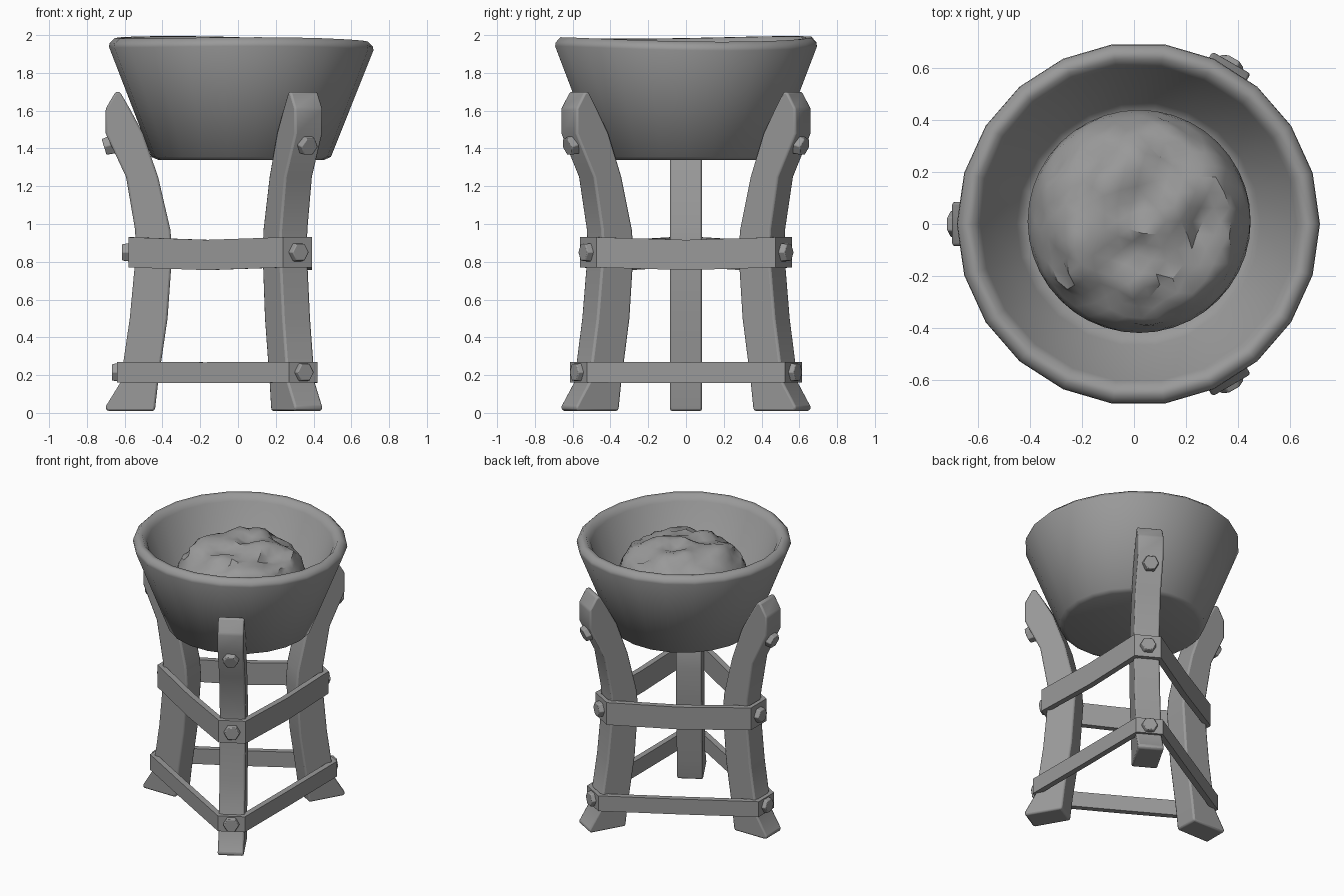
import bpy, bmesh, math
from mathutils import Matrix, Vector, noise

if "Cube" in bpy.data.objects:
    bpy.data.objects.remove(bpy.data.objects["Cube"], do_unlink=True)

grey = bpy.data.materials.new("stone_grey")
grey.use_nodes = True
COLOR = (0.32, 0.32, 0.32, 1)
grey.diffuse_color = COLOR
grey.node_tree.nodes["Principled BSDF"].inputs["Base Color"].default_value = COLOR

CENTRE = Matrix.Translation((0.017, 0, 0))
LEGS = {"right": math.pi, "front_left": -math.pi / 3, "back_left": math.pi / 3}


def finish(name, bm, angle=35, bevel=0):
    """Turn a bmesh into a shaded object with the shared material."""
    bmesh.ops.recalc_face_normals(bm, faces=bm.faces)
    mesh = bpy.data.meshes.new(name)
    bm.to_mesh(mesh)
    bm.free()
    mesh.materials.append(grey)
    obj = bpy.data.objects.new(name, mesh)
    bpy.context.collection.objects.link(obj)
    if bevel:
        mod = obj.modifiers.new("soft_edges", "BEVEL")
        mod.width = bevel
        mod.segments = 2
        mod.limit_method = "ANGLE"
    bpy.ops.object.select_all(action="DESELECT")
    obj.select_set(True)
    bpy.context.view_layer.objects.active = obj
    bpy.ops.object.shade_smooth_by_angle(angle=math.radians(angle))


def loft(bm, rings, closed=False):
    """Skin a list of equally long vertex rings."""
    count = len(rings[0])
    pairs = list(zip(rings, rings[1:]))
    if closed:
        pairs.append((rings[-1], rings[0]))
    for a, b in pairs:
        for i in range(count):
            j = (i + 1) % count
            bm.faces.new((a[i], a[j], b[j], b[i]))
    if not closed:
        bm.faces.new(rings[0])
        bm.faces.new(rings[-1])


# Bowl: flared, with a rounded and slightly uneven rim
bm = bmesh.new()
profile = [(0.44, 1.34), (0.475, 1.355), (0.70, 1.935), (0.697, 1.955), (0.67, 1.982),
           (0.64, 1.98), (0.61, 1.94), (0.47, 1.6), (0.43, 1.57)]
SIDES = 22
rings = []
for r, z in profile:
    ring = []
    for i in range(SIDES):
        a = math.tau * i / SIDES
        lift = 0.009 * math.cos(a * 2 + 2.4) - 0.009 * math.cos(a) if z > 1.9 else 0
        ring.append(bm.verts.new(CENTRE @ Vector((r * math.cos(a), r * math.sin(a), z + lift))))
    rings.append(ring)
loft(bm, rings)
finish("bowl", bm, 50)

# Craggy mound inside the bowl, flat underneath
bm = bmesh.new()
bmesh.ops.create_icosphere(bm, subdivisions=4, radius=1)
for v in bm.verts:
    n = v.co.normalized()
    lump = noise.noise(n * 2.6 + Vector((3, 1, 7))) * 0.12
    crag = abs(noise.noise(n * 4.5)) * 0.18
    s = 1 + (lump - crag) * max(0, n.z)
    height = math.copysign(abs(n.z) ** 0.8, n.z) * 0.31 * (s + lump)
    v.co = (0.02 + n.x * 0.43 * s, 0.01 + n.y * 0.43 * s, max(1.5, 1.655 + height))
finish("mound", bm, 40)

# Legs: curved beams given as height, inner radius, outer radius
beam = [(0.01, 0.46, 0.71), (0.03, 0.455, 0.72), (0.16, 0.44, 0.64), (0.5, 0.39, 0.59),
        (0.85, 0.365, 0.557), (0.97, 0.375, 0.562), (1.25, 0.44, 0.61), (1.48, 0.52, 0.718),
        (1.61, 0.59, 0.718), (1.70, 0.642, 0.665)]
HALF = 0.085
for side, angle in LEGS.items():
    turn = CENTRE @ Matrix.Rotation(angle, 4, "Z")
    bm = bmesh.new()
    rings = []
    for z, inner, outer in beam:
        corners = ((inner, -HALF), (outer, -HALF), (outer, HALF), (inner, HALF))
        rings.append([bm.verts.new(turn @ Vector((x, y, z))) for x, y in corners])
    loft(bm, rings)
    finish(side + "_leg", bm, 45, 0.018)

# Bands: flat hoops bent round the three legs, sagging mid-span
for name, low, high, radius, sag in (("lower", 0.16, 0.27, 0.657, 0.002),
                                     ("upper", 0.77, 0.93, 0.597, 0.014)):
    bm = bmesh.new()
    path = []
    for angle in (-math.pi / 3, math.pi / 3, math.pi):
        turn = Matrix.Rotation(angle, 3, "Z")
        path += [(turn @ Vector((radius, y, 0)), 0) for y in (-0.088, 0.088)]
        corner = path[-1][0]
        following = Matrix.Rotation(angle + math.tau / 3, 3, "Z") @ Vector((radius, -0.088, 0))
        path.append(((corner + following) / 2, sag))
    rings = []
    for i, (p, drop) in enumerate(path):
        along = (path[(i + 1) % len(path)][0] - path[i - 1][0]).normalized()
        inward = Vector((-along.y, along.x, 0)) * 0.04
        rings.append([bm.verts.new(CENTRE @ (q + Vector((0, 0, z - drop)))) for q, z in
                      ((p, low), (p, high), (p + inward, high), (p + inward, low))])
    loft(bm, rings, closed=True)
    finish(name + "_band", bm, 30)

# Hexagonal bolts on the legs, the top ones tilted with the beam
for side, angle in LEGS.items():
    for level, radius, z, tilt in (("lower", 0.66, 0.215, 0), ("middle", 0.606, 0.85, 0),
                                   ("upper", 0.702, 1.415, 0.3)):
        place = (CENTRE @ Matrix.Rotation(angle, 4, "Z") @ Matrix.Translation((radius, 0, z))
                 @ Matrix.Rotation(math.pi / 2 + tilt, 4, "Y"))
        bm = bmesh.new()
        bmesh.ops.create_cone(bm, cap_ends=True, segments=6, radius1=0.057, radius2=0.05,
                              depth=0.05, matrix=place)
        finish(f"{side}_{level}_bolt", bm, 25, 0.005)
